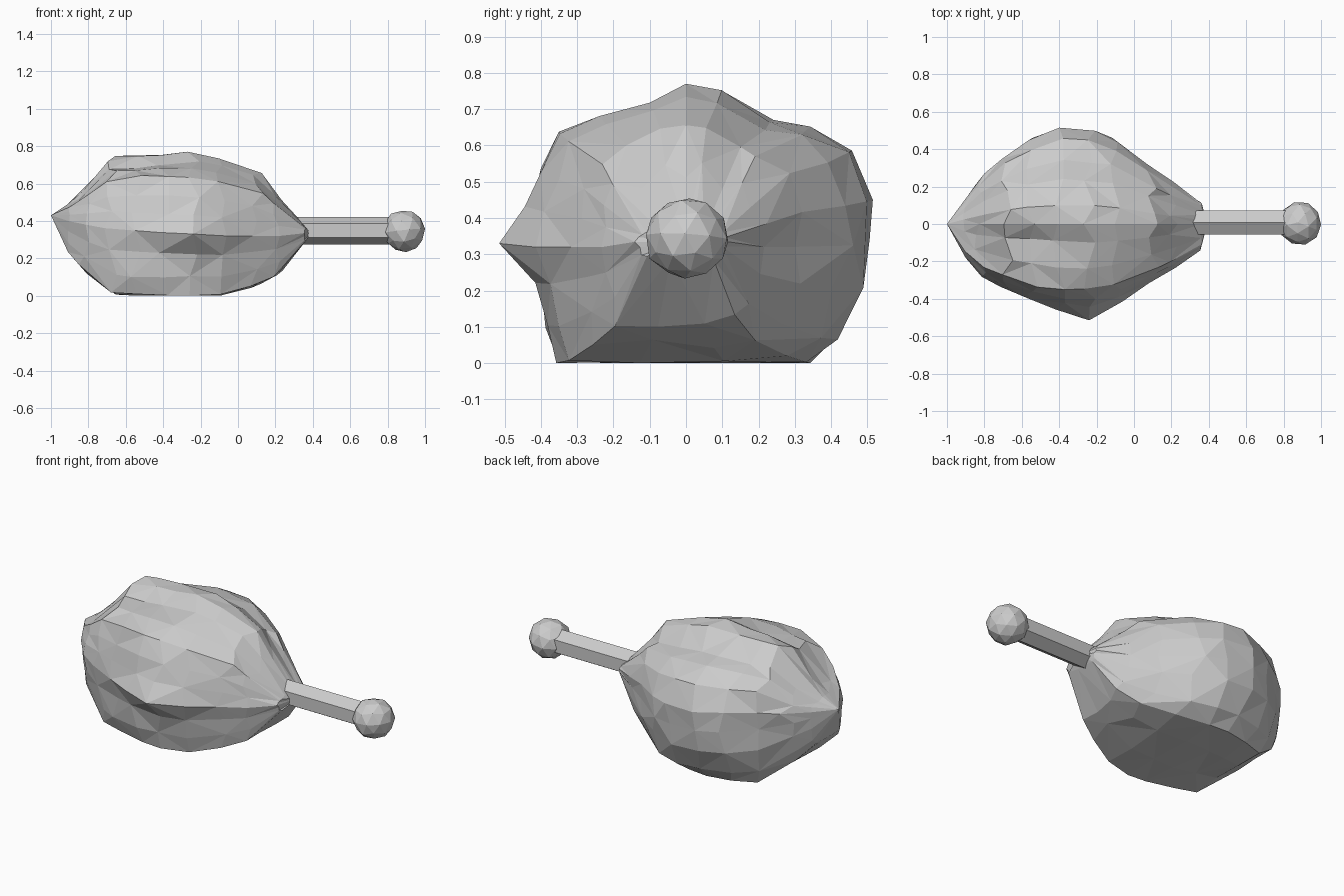
import bpy, bmesh, math, random
from mathutils import Vector, Matrix

if "Cube" in bpy.data.objects:
    bpy.data.objects.remove(bpy.data.objects["Cube"])

random.seed(7)
mat = bpy.data.materials.new("plain grey")
mat.diffuse_color = (0.6, 0.6, 0.6, 1)
mat.use_nodes = True
mat.node_tree.nodes["Principled BSDF"].inputs["Base Color"].default_value = mat.diffuse_color


def finish(bm, name):
    bmesh.ops.recalc_face_normals(bm, faces=bm.faces)
    me = bpy.data.meshes.new(name)
    bm.to_mesh(me)
    bm.free()
    me.materials.append(mat)
    ob = bpy.data.objects.new(name, me)
    bpy.context.collection.objects.link(ob)
    return ob


def lerp_table(table, t):
    if t <= table[0][0]:
        return table[0][1]
    for (a, va), (b, vb) in zip(table, table[1:]):
        if t <= b:
            return va + (vb - va) * (t - a) / (b - a)
    return table[-1][1]


# Outlines of the meat along x: top, bottom, back and front
TOP = [(-1, .43), (-.84, .54), (-.79, .62), (-.67, .75), (-.27, .77), (-.1, .735),
       (.12, .66), (.2, .55), (.39, .34)]
BOTTOM = [(-1, .43), (-.92, .25), (-.9, .22), (-.72, .03), (-.62, 0), (-.12, 0),
          (.05, .04), (.2, .1), (.25, .14), (.39, .33)]
BACK = [(-1, 0), (-.82, .25), (-.7, .36), (-.59, .45), (-.4, .515), (-.15, .5),
        (.03, .36), (.16, .25), (.32, .16), (.37, .1), (.39, 0)]
FRONT = [(-1, 0), (-.91, .17), (-.84, .27), (-.62, .39), (-.4, .44), (-.2, .45),
         (0, .365), (.2, .245), (.37, .13), (.39, 0)]

# Cross-section of the meat (y, z) as seen from the right
SECTION = [(.515, .45), (.45, .58), (.34, .65), (.24, .67), (.1, .76), (0, .77),
           (-.1, .73), (-.24, .685), (-.36, .64), (-.4, .53), (-.43, .43), (-.45, .33),
           (-.42, .22), (-.39, .1), (-.36, 0), (-.14, 0), (.12, 0), (.34, 0),
           (.42, .07), (.49, .21), (.505, .33)]


def bump(value, centre, width):
    return math.exp(-((value - centre) / width) ** 2)


def meat_point(x, sec):
    y, z = sec[0], sec[1] - .38
    deg = math.degrees(math.atan2(z, y)) % 360
    k = random.uniform(.97, 1.02)
    # lengthwise ridge on the front and groove beside the crest
    k += .15 * bump(deg, 186, 9) * bump(x, -.24, .2)
    k -= .13 * bump(deg, 110, 11) * bump(x, -.58, .2)
    y, z = y * k, z * k
    zc = .43 - (x + 1) * .0647
    y *= lerp_table(BACK, x) / .515 if y > 0 else lerp_table(FRONT, x) / .45
    if z > 0:
        z *= (lerp_table(TOP, x) - zc) / .39
    else:
        z *= (zc - lerp_table(BOTTOM, x)) / .38
    return Vector((x, max(-.515, min(.515, y)), max(0, min(.77, zc + z))))


# Meat: rings joined by triangles, with a lumpy faceted surface
RINGS = [-.905, -.82, -.68, -.54, -.4, -.24, -.09, .1, .22, .36]
SEG = len(SECTION)
bm = bmesh.new()
rows = []
for k, rx in enumerate(RINGS):
    jit = .006 if k in (0, len(RINGS) - 1) else .035
    rows.append([bm.verts.new(meat_point(rx + random.uniform(-jit, jit), s))
                 for s in SECTION])
for k in range(len(rows) - 1):
    a, b = rows[k], rows[k + 1]
    for i in range(SEG):
        j = (i + 1) % SEG
        if (k + i) % 2:
            bm.faces.new((a[i], a[j], b[i]))
            bm.faces.new((a[j], b[j], b[i]))
        else:
            bm.faces.new((a[i], a[j], b[j]))
            bm.faces.new((a[i], b[j], b[i]))
for row, tip in ((rows[0], (-1, 0, .43)), (rows[-1], (.39, 0, .335))):
    t = bm.verts.new(tip)
    for i in range(SEG):
        bm.faces.new((row[i], row[(i + 1) % SEG], t))
# outermost point of the front ridge and of the crest
for peak in (Vector((-.24, -.515, .33)), Vector((-.27, 0, .77)), Vector((-.4, .515, .45))):
    min(bm.verts, key=lambda v: (v.co - peak).length).co = peak
finish(bm, "meat")

# Bone shaft: six-sided rod with an edge on top
bm = bmesh.new()
bmesh.ops.create_cone(bm, cap_ends=True, segments=6, radius1=.074, radius2=.074, depth=.66)
bm.transform(Matrix.Rotation(math.pi / 2, 4, 'Y'))
zs = [v.co.z for v in bm.verts]
if max(zs) - min(zs) < .14:
    bm.transform(Matrix.Rotation(math.pi / 6, 4, 'X'))
bm.transform(Matrix.Translation((.51, .008, .348)))
finish(bm, "bone_shaft")

# Bone knob: rough faceted ball
bm = bmesh.new()
bmesh.ops.create_icosphere(bm, subdivisions=2, radius=.114)
for v in bm.verts:
    v.co *= random.uniform(.96, 1.04)
bm.transform(Matrix.Translation((.887, .003, .345)) @ Matrix.Rotation(.5, 4, 'X')
             @ Matrix.Rotation(.9, 4, 'Y'))
for v in bm.verts:
    v.co.x = min(1, v.co.x)
max(bm.verts, key=lambda v: v.co.x).co.x = 1
finish(bm, "bone_knob")
